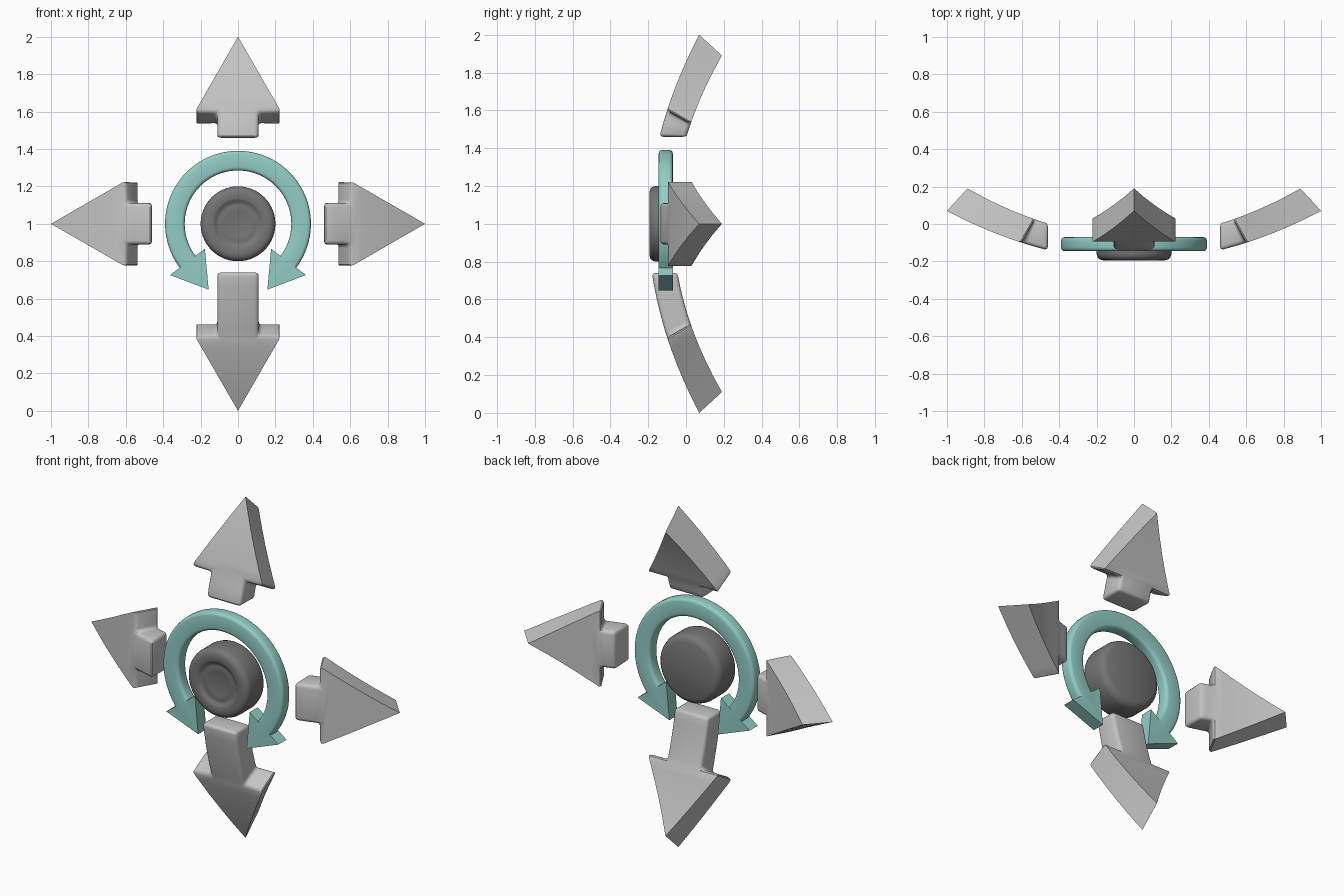
import bpy, bmesh, math
from mathutils import Vector, Matrix

if "Cube" in bpy.data.objects:
    bpy.data.objects.remove(bpy.data.objects["Cube"], do_unlink=True)


def make_material(name, rgb):
    mat = bpy.data.materials.new(name)
    mat.use_nodes = True
    color = (*rgb, 1.0)
    mat.diffuse_color = color
    bsdf = mat.node_tree.nodes["Principled BSDF"]
    bsdf.inputs["Base Color"].default_value = color
    bsdf.inputs["Roughness"].default_value = 0.6
    return mat


light_grey = make_material("light_grey", (0.55, 0.55, 0.55))
dark_grey = make_material("dark_grey", (0.18, 0.18, 0.18))
teal = make_material("teal", (0.29, 0.61, 0.56))


def finish(bm, name, mat):
    bmesh.ops.recalc_face_normals(bm, faces=bm.faces[:])
    mesh = bpy.data.meshes.new(name)
    bm.to_mesh(mesh)
    bm.free()
    for p in mesh.polygons:
        p.use_smooth = True
    mesh.set_sharp_from_angle(angle=math.radians(35))
    mesh.materials.append(mat)
    obj = bpy.data.objects.new(name, mesh)
    bpy.context.collection.objects.link(obj)
    return obj


def extrude_all(bm, offset):
    """Thicken every flat face of the mesh into a closed solid."""
    result = bmesh.ops.extrude_face_region(bm, geom=bm.faces[:], use_keep_orig=True)
    verts = [g for g in result["geom"] if isinstance(g, bmesh.types.BMVert)]
    bmesh.ops.translate(bm, verts=verts, vec=offset)
    bmesh.ops.recalc_face_normals(bm, faces=bm.faces[:])


def lerp(a, b, t):
    return a + (b - a) * t


def front_y(r):
    return -0.18 + 0.235 * (r - 0.26) + 0.257 * (r - 0.26) * (r - 0.6)


def back_y(r):
    return -0.045 + 0.259 * (r - 0.26) + 0.316 * (r - 0.26) * (r - 0.53)


# Curved direction arrows: flat prism, softened, sliced, then bent backwards
THICK, BARB, BARB_BACK, TIP_BACK = 0.14, 0.6, 0.53, 0.89


def arrow(name, start, angle):
    bm = bmesh.new()
    side = [(start, 0.11), (BARB, 0.11), (BARB, 0.23)]
    outline = side + [(1.0, 0.0)] + [(u, -s) for u, s in reversed(side)]
    bm.faces.new([bm.verts.new((u, s, 0)) for u, s in outline])
    extrude_all(bm, (0, 0, THICK))
    soft = [e for e in bm.edges if max(v.co.x for v in e.verts) < 0.99]
    bmesh.ops.bevel(bm, geom=soft, offset=0.02, segments=3, profile=0.5,
                    affect='EDGES', clamp_overlap=True)
    for cut in (0.33, 0.4, 0.47, 0.53, 0.57, 0.66, 0.74, 0.82, 0.9):
        if cut > start + 0.03:
            bmesh.ops.bisect_plane(bm, geom=bm.verts[:] + bm.edges[:] + bm.faces[:],
                                   plane_co=(cut, 0, 0), plane_no=(1, 0, 0))
    ca, sa = math.cos(angle), math.sin(angle)
    for v in bm.verts:
        u, s, d = v.co.x, v.co.y, v.co.z / THICK
        if u < BARB:
            rb = lerp(start, BARB_BACK, (u - start) / (BARB - start))
        else:
            rb = lerp(BARB_BACK, TIP_BACK, (u - BARB) / (1 - BARB))
        r = lerp(u, rb, d)
        y = lerp(front_y(u), back_y(rb), d)
        v.co = Vector((r * ca - s * sa, y, 1 + r * sa + s * ca))
    finish(bm, name, light_grey)


arrow("left_arrow", 0.46, 0)
arrow("up_arrow", 0.46, math.pi / 2)
arrow("right_arrow", 0.46, math.pi)
arrow("down_arrow", 0.26, -math.pi / 2)


# Rotation ring: open band with an arrowhead on each end
OUTER, INNER, SWEEP, STEPS = 0.39, 0.285, math.radians(127), 56
RING_FRONT, RING_BACK = -0.145, -0.07

bm = bmesh.new()


def polar(r, a):
    return bm.verts.new((r * math.sin(a), RING_FRONT, 1 + r * math.cos(a)))


angles = [lerp(-SWEEP, SWEEP, i / STEPS) for i in range(STEPS + 1)]
band = [(polar(OUTER, a), polar(INNER, a)) for a in angles]
for (o1, i1), (o2, i2) in zip(band, band[1:]):
    bm.faces.new((o1, o2, i2, i1))
for sign, (o, i) in ((-1, band[0]), (1, band[-1])):
    tip = bm.verts.new((sign * 0.157, RING_FRONT, 0.648))
    bm.faces.new((o, polar(0.455, sign * SWEEP), tip, polar(0.222, sign * SWEEP), i))
extrude_all(bm, (0, RING_BACK - RING_FRONT, 0))


def on_rim(e):
    if abs(e.verts[0].co.y - e.verts[1].co.y) > 0.01:
        return False
    radii = [math.hypot(v.co.x, v.co.z - 1) for v in e.verts]
    return any(all(abs(r - rim) < 0.001 for r in radii) for rim in (OUTER, INNER))


bmesh.ops.bevel(bm, geom=[e for e in bm.edges if on_rim(e)], offset=0.018,
                segments=3, profile=0.5, affect='EDGES', clamp_overlap=True)
finish(bm, "rotation_ring", teal)


# Central knob: lathed profile of radius and depth, with a dished front
profile = [(0, -0.177), (0.07, -0.179), (0.085, -0.183), (0.1, -0.179),
           (0.115, -0.181), (0.125, -0.19), (0.135, -0.194), (0.165, -0.194),
           (0.183, -0.189), (0.195, -0.177), (0.2, -0.16), (0.2, -0.06),
           (0.195, -0.042), (0.182, -0.028), (0.165, -0.02), (0, -0.02)]
bm = bmesh.new()
pts = [bm.verts.new((r, y, 1)) for r, y in profile]
edges = [bm.edges.new(pair) for pair in zip(pts, pts[1:])]
bmesh.ops.spin(bm, geom=pts + edges, cent=(0, 0, 1), axis=(0, 1, 0),
               angle=math.tau, steps=56, use_duplicate=False)
bmesh.ops.remove_doubles(bm, verts=bm.verts[:], dist=0.0005)
finish(bm, "center_knob", dark_grey)
